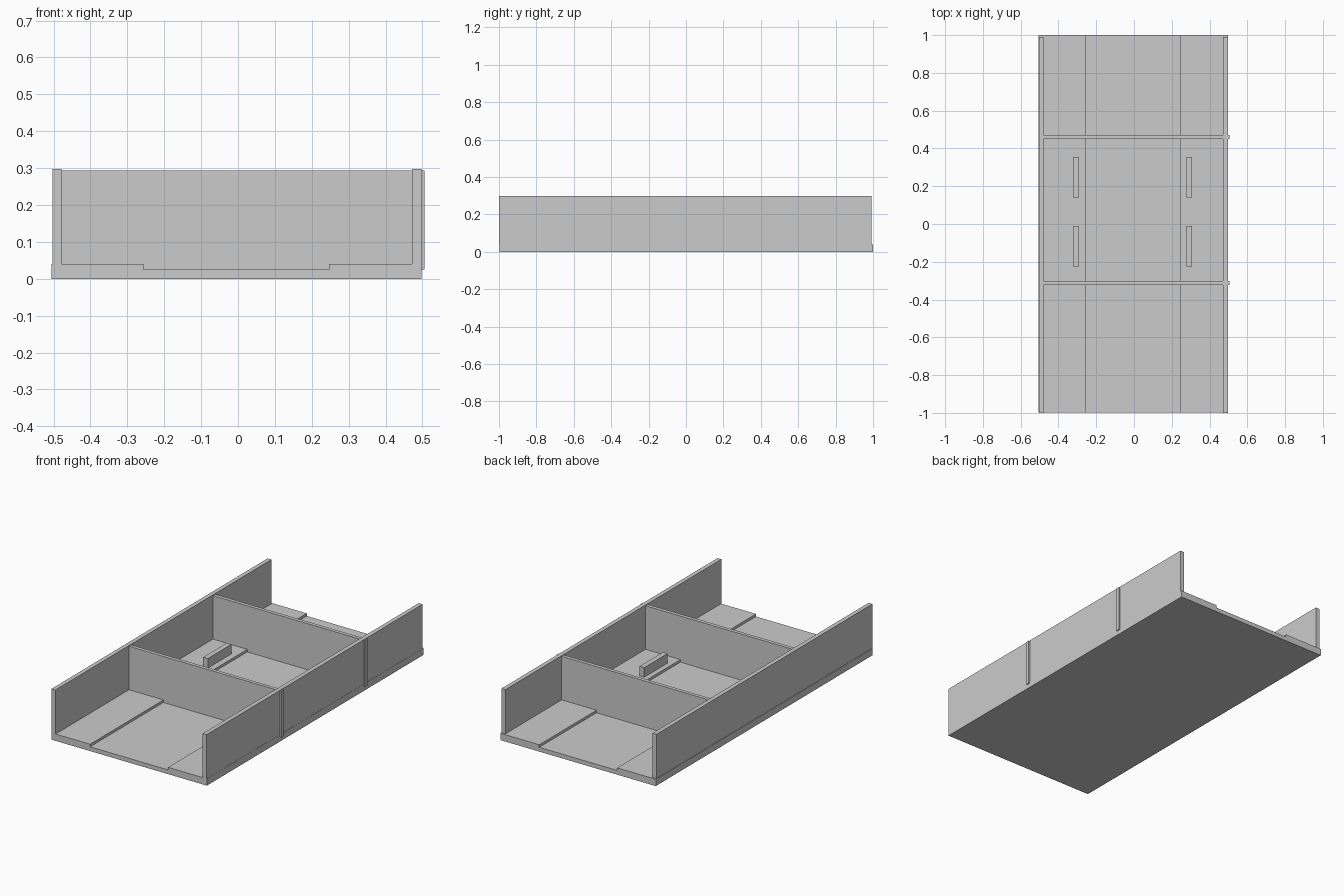
import bpy

if "Cube" in bpy.data.objects:
    bpy.data.objects.remove(bpy.data.objects["Cube"])


def extrude_y(name, profile, y0, y1):
    """Extrude an x/z profile from y0 to y1."""
    n = len(profile)
    verts = [(x, y, z) for y in (y0, y1) for x, z in profile]
    faces = [tuple(range(n)), tuple(range(2 * n - 1, n - 1, -1))]
    faces += [((i + 1) % n, i, n + i, n + (i + 1) % n) for i in range(n)]
    mesh = bpy.data.meshes.new(name)
    mesh.from_pydata(verts, [], faces)
    obj = bpy.data.objects.new(name, mesh)
    bpy.context.collection.objects.link(obj)
    return obj


def box(name, x0, x1, y0, y1, z0, z1):
    return extrude_y(name, [(x0, z0), (x1, z0), (x1, z1), (x0, z1)], y0, y1)


FLOOR, CHANNEL = 0.04, 0.025

# base board with a shallow channel along its length
extrude_y("base_board", [
    (-0.505, 0), (0.498, 0), (0.498, FLOOR), (0.247, FLOOR),
    (0.247, CHANNEL), (-0.256, CHANNEL), (-0.256, FLOOR), (-0.505, FLOOR),
], -0.998, 1.0)

# side walls
box("left_wall", -0.503, -0.478, -1.0, 0.991, FLOOR, 0.298)
box("right_wall", 0.472, 0.497, -1.0, 0.991, FLOOR, 0.298)

# cross dividers, poking slightly through the right wall
for name, y in (("front_divider", -0.322), ("back_divider", 0.451)):
    box(name, -0.497, 0.505, y, y + 0.021, CHANNEL, 0.294)

# small rails on the middle compartment floor
for side, x in (("left", -0.322), ("right", 0.277)):
    for end, y in (("front", -0.226), ("back", 0.139)):
        box(f"{side}_{end}_rail", x, x + 0.03, y, y + 0.216, FLOOR, 0.096)
